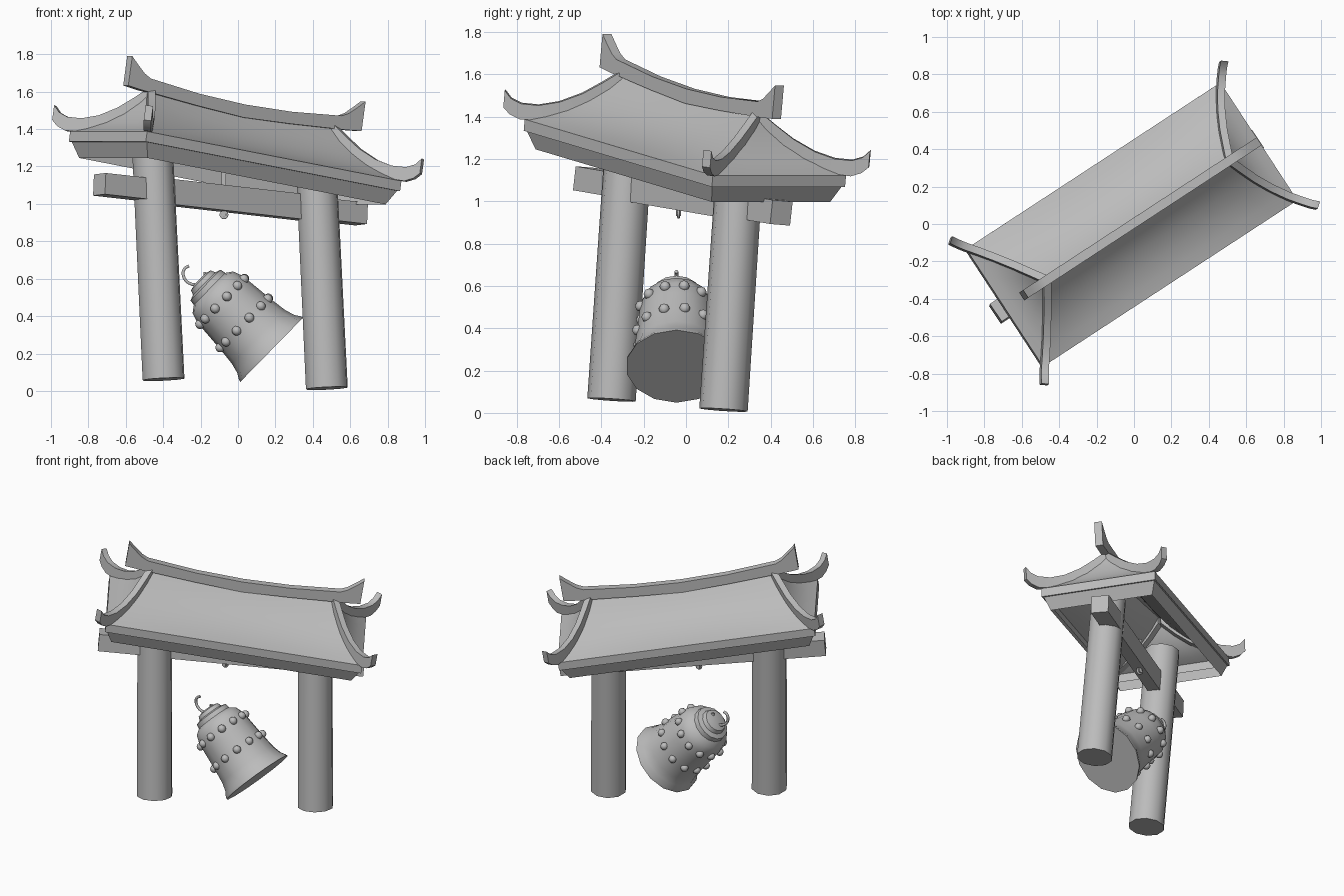
import bpy, bmesh, math
from mathutils import Vector, Matrix

cube = bpy.data.objects.get("Cube")
if cube:
    bpy.data.objects.remove(cube, do_unlink=True)

stone = bpy.data.materials.new("stone_grey")
stone.use_nodes = True
GREY = (0.5, 0.5, 0.5, 1)
stone.diffuse_color = GREY
stone.node_tree.nodes["Principled BSDF"].inputs["Base Color"].default_value = GREY


def frame(origin, x, z):
    """Placement whose z axis is exact and whose x axis is squared to it."""
    z = Vector(z).normalized()
    y = z.cross(Vector(x)).normalized()
    x = y.cross(z)
    m = Matrix((x, y, z)).transposed().to_4x4()
    m.translation = Vector(origin)
    return m


def make(name, bm, matrix, angle=None):
    bmesh.ops.remove_doubles(bm, verts=bm.verts, dist=0.0005)
    bmesh.ops.recalc_face_normals(bm, faces=bm.faces)
    mesh = bpy.data.meshes.new(name)
    bm.to_mesh(mesh)
    bm.free()
    mesh.materials.append(stone)
    obj = bpy.data.objects.new(name, mesh)
    bpy.context.collection.objects.link(obj)
    obj.matrix_world = matrix
    if angle:
        bpy.ops.object.select_all(action="DESELECT")
        obj.select_set(True)
        bpy.context.view_layer.objects.active = obj
        bpy.ops.object.shade_smooth_by_angle(angle=math.radians(angle))
    return obj


def skin(bm, rings, closed_ends=False):
    """Join equal closed rings of points with quads."""
    loops = [[bm.verts.new(p) for p in ring] for ring in rings]
    n = len(loops[0])
    for a, b in zip(loops, loops[1:]):
        for i in range(n):
            j = (i + 1) % n
            bm.faces.new((a[i], a[j], b[j], b[i]))
    if closed_ends:
        bm.faces.new(loops[0])
        bm.faces.new(loops[-1])


def bar(name, path, half, matrix):
    """Bar following (x, y, low, high) stations."""
    bm, rings = bmesh.new(), []
    for i, (x, y, lo, hi) in enumerate(path):
        p, q = path[max(i - 1, 0)], path[min(i + 1, len(path) - 1)]
        t = Vector((q[0] - p[0], q[1] - p[1])).normalized() * half
        rings.append([(x + s * -t.y, y + s * t.x, h)
                      for s, h in ((-1, lo), (1, lo), (1, hi), (-1, hi))])
    skin(bm, rings, True)
    return make(name, bm, matrix, 30)


def box(name, lo, hi, matrix):
    bm = bmesh.new()
    bmesh.ops.create_cube(bm, size=1)
    for v in bm.verts:
        v.co = [(a + b) / 2 + c * (b - a) for a, b, c in zip(lo, hi, v.co)]
    return make(name, bm, matrix)


# Roof shell: eaves skirt, lip and concave hipped slopes, open underneath
ROOF = frame((-0.015, -0.005, 1.23), (0.826, 0.54, -0.161), (0.135, 0.088, 0.987))
levels = [(0.77, 0.335, -0.11, 0), (0.81, 0.366, -0.03, 0), (0.823, 0.376, -0.03, 0),
          (0.823, 0.376, 0.025, 0), (0.775, 0.31, 0.05, 0.01), (0.72, 0.225, 0.09, 0.02),
          (0.67, 0.14, 0.145, 0.03), (0.63, 0.06, 0.21, 0.03), (0.6, 0, 0.275, 0.02)]
LONG, SHORT = 12, 4


def roof_ring(a, w, h, sag):
    pts = []
    for s in (-1, 1):
        for i in range(LONG):
            k = s * (-1 + 2 * i / LONG)
            pts.append((-k * a * -1, s * w, h - sag * (1 - k * k)))
        for i in range(SHORT):
            pts.append((s * a, s * w * (1 - 2 * i / SHORT), h))
    return pts


bm = bmesh.new()
skin(bm, [roof_ring(*lv) for lv in levels[:-1]])
# Top strip collapses onto the ridge line
skin(bm, [roof_ring(*levels[-2]), roof_ring(levels[-1][0], 0.001, *levels[-1][2:])])
make("roof", bm, ROOF, 30)

# Ridge beam with upswept horn ends
half_ridge = [(0, 0.235, 0.305), (0.3, 0.25, 0.315), (0.617, 0.272, 0.345),
              (0.66, 0.275, 0.365), (0.71, 0.28, 0.405), (0.755, 0.285, 0.445)]
ridge = [(-x, 0, lo, hi) for x, lo, hi in reversed(half_ridge[1:])]
ridge += [(x, 0, lo, hi) for x, lo, hi in half_ridge]
bar("roof_ridge", ridge, 0.025, ROOF)

# Four curled hip rafters
hip = [(0.59, 0, 0.23, 0.3), (0.632, 0.08, 0.16, 0.235), (0.675, 0.16, 0.105, 0.175),
       (0.73, 0.25, 0.06, 0.125), (0.785, 0.33, 0.03, 0.1), (0.835, 0.395, 0.025, 0.1),
       (0.865, 0.435, 0.045, 0.12), (0.885, 0.46, 0.075, 0.155)]
for sx, ends in ((1, "left"), (-1, "right")):
    for sy, side in ((-1, "front"), (1, "back")):
        bar(f"hip_rafter_{side}_{ends}", [(sx * x, sy * y, lo, hi) for x, y, lo, hi in hip],
            0.02, ROOF)

# Leaning pillars
for name, foot, length in (("pillar_right", (-0.398, -0.352, 0.062), 1.27),
                           ("pillar_left", (0.475, 0.177, 0.014), 1.13)):
    bm = bmesh.new()
    bmesh.ops.create_cone(bm, cap_ends=True, segments=10, radius1=0.115, radius2=0.112,
                          depth=length, matrix=Matrix.Translation((0, 0, length / 2)))
    make(name, bm, frame(foot, (0.855, 0.518, 0), (-0.048, 0.067, 1)), 40)

# Cross beam with thicker end blocks
BEAM = frame((-0.04, -0.015, 1.025), (1.4, 0.93, -0.16), (0.04, 0.111, 1))
box("cross_beam", (-0.55, -0.04, -0.068), (0.55, 0.04, 0.068), BEAM)
for s, side in ((-1, "right"), (1, "left")):
    a, b = sorted((s * 0.52, s * 0.845))
    box("beam_end_" + side, (a, -0.057, -0.057), (b, 0.057, 0.057), BEAM)

# Hanger pin and eye through the beam
box("hanger_pin", (-0.012, -0.012, -0.07), (0.012, 0.012, 0.17),
    Matrix.Translation((-0.075, -0.035, 1.0)))


def tube(name, points, radius, matrix, cyclic=False):
    curve = bpy.data.curves.new(name, "CURVE")
    curve.dimensions = "3D"
    curve.bevel_depth, curve.bevel_resolution = radius, 1
    curve.resolution_u, curve.use_fill_caps = 3, True
    sp = curve.splines.new("BEZIER")
    sp.bezier_points.add(len(points) - 1)
    for bp, p in zip(sp.bezier_points, points):
        bp.co = p
        bp.handle_left_type = bp.handle_right_type = "AUTO"
    sp.use_cyclic_u = cyclic
    curve.materials.append(stone)
    obj = bpy.data.objects.new(name, curve)
    bpy.context.collection.objects.link(obj)
    obj.matrix_world = matrix


tube("hanger_eye", [(0.018 * math.cos(i * math.pi / 2), 0, 0.018 * math.sin(i * math.pi / 2))
                    for i in range(4)], 0.007, Matrix.Translation((-0.075, -0.035, 0.942)), True)

# Fallen bell, lathed about its own axis
BELL = frame((0.18, -0.045, 0.22), (0.7, 0, 0.715), (-0.715, 0, 0.7))
profile = [(0.24, 0), (0.236, 0.015), (0.217, 0.045), (0.202, 0.1), (0.19, 0.2),
           (0.18, 0.32), (0.173, 0.39), (0.155, 0.44), (0.12, 0.465), (0.115, 0.495),
           (0.085, 0.505), (0.075, 0.53), (0.04, 0.54)]
SIDES = 14
bm = bmesh.new()
skin(bm, [[(r * math.cos(i * math.tau / SIDES), r * math.sin(i * math.tau / SIDES), z)
           for i in range(SIDES)] for r, z in profile], True)
make("bell", bm, BELL, 40)

# Two rows of studs round the bell
bm = bmesh.new()
for r, z in ((0.188, 0.205), (0.174, 0.37)):
    for i in range(12):
        t = math.radians(-18 + 30 * i)
        spot = Matrix.Translation((r * math.sin(t), -r * math.cos(t), z))
        bmesh.ops.create_uvsphere(bm, u_segments=8, v_segments=6, radius=0.026, matrix=spot)
make("bell_studs", bm, BELL, 60)

# Broken hook and stub on the crown
crown = Matrix.Translation((0, -0.045, 0))
tube("bell_hook", [(-0.2, 0, 0.565), (-0.265, 0, 0.578), (-0.293, 0, 0.62), (-0.285, 0, 0.655),
                   (-0.262, 0, 0.668)], 0.009, crown)
tube("bell_hook_stub", [(-0.19, 0, 0.585), (-0.178, 0, 0.61), (-0.175, 0, 0.635)], 0.01, crown)
